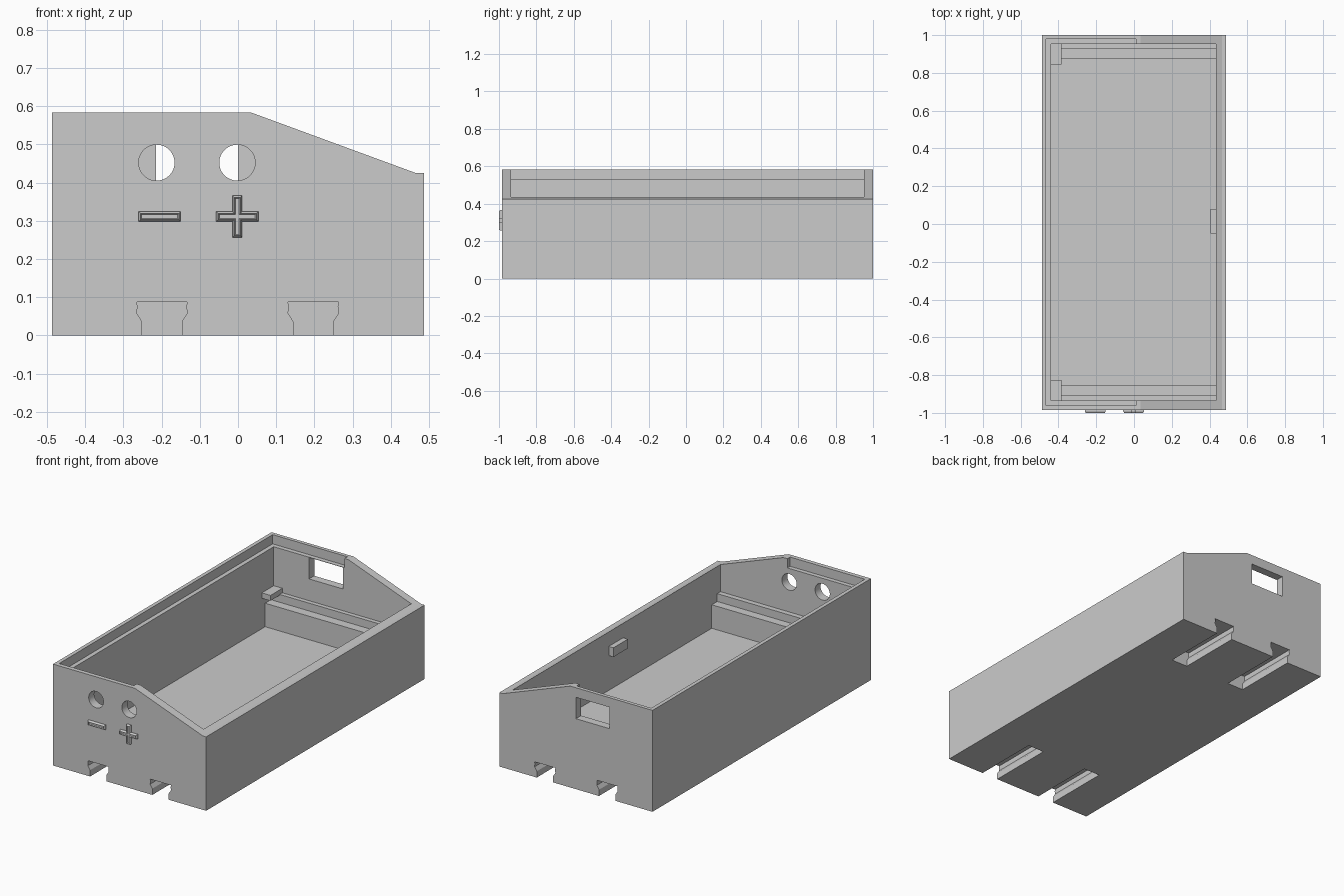
import bpy, bmesh, math
from mathutils import Matrix, Vector

cube = bpy.data.objects.get("Cube")
if cube:
    bpy.data.objects.remove(cube, do_unlink=True)

grey = bpy.data.materials.new("plain_grey")
grey.use_nodes = True
grey.diffuse_color = (0.6, 0.6, 0.6, 1)
grey.node_tree.nodes["Principled BSDF"].inputs["Base Color"].default_value = (0.6, 0.6, 0.6, 1)


def finish(name, bm):
    bmesh.ops.recalc_face_normals(bm, faces=bm.faces)
    mesh = bpy.data.meshes.new(name)
    bm.to_mesh(mesh)
    bm.free()
    mesh.materials.append(grey)
    ob = bpy.data.objects.new(name, mesh)
    bpy.context.collection.objects.link(ob)
    return ob


def box(name, x, y, z):
    bm = bmesh.new()
    bmesh.ops.create_cube(bm, size=1)
    for v in bm.verts:
        v.co = [a + (b - a) * (c + 0.5) for (a, b), c in zip((x, y, z), v.co)]
    return finish(name, bm)


def prism(name, outline, y0, y1):
    """Extrude an x-z outline along y."""
    bm = bmesh.new()
    face = bm.faces.new([bm.verts.new((x, y0, z)) for x, z in outline])
    ext = bmesh.ops.extrude_face_region(bm, geom=[face])
    for v in ext["geom"]:
        if isinstance(v, bmesh.types.BMVert):
            v.co.y = y1
    return finish(name, bm)


def cut(target, cutter):
    mod = target.modifiers.new("cut", "BOOLEAN")
    mod.operation, mod.solver, mod.object = "DIFFERENCE", "EXACT", cutter
    bpy.context.view_layer.update()
    deps = bpy.context.evaluated_depsgraph_get()
    mesh = bpy.data.meshes.new_from_object(target.evaluated_get(deps))
    target.modifiers.clear()
    target.data = mesh
    bpy.data.objects.remove(cutter, do_unlink=True)


def relief(name, outline, centre):
    """Raised symbol on the front with sloping sides and a sunken face."""
    bm = bmesh.new()
    cx, cz = centre
    face = bm.faces.new([bm.verts.new((cx + x, -0.984, cz + z)) for x, z in outline])
    face.normal_update()
    if face.normal.y > 0:
        face.normal_flip()
    for inset, rise in ((0.0, 0.008), (0.005, 0.008), (0.003, -0.006)):
        if inset:
            bmesh.ops.inset_region(bm, faces=[face], thickness=inset, use_even_offset=True)
        else:
            ext = bmesh.ops.extrude_face_region(bm, geom=[face])
            old = face
            face = next(f for f in ext["geom"] if isinstance(f, bmesh.types.BMFace))
            if old.is_valid:
                bmesh.ops.delete(bm, geom=[old], context="FACES_ONLY")
        for v in face.verts:
            v.co.y -= rise
    return finish(name, bm)


# Outer shell with sloped end walls
W, F, B = 0.487, -0.985, 1.0
shell = prism("case_shell", [(-W, 0), (W, 0), (W, 0.425), (0.465, 0.425),
                             (0.035, 0.583), (-W, 0.583)], F, B)

# Main cavity and the recessed lid ledge
cut(shell, box("cavity", (-0.44, 0.435), (-0.935, 0.953), (0.1, 0.8)))
cut(shell, box("lid_ledge", (-0.465, 0.01), (-0.96, 0.979), (0.53, 0.8)))

# Window in the back wall
cut(shell, box("window", (-0.215, 0), (0.9, 1.1), (0.405, 0.528)))

# Round holes in the front wall
for x in (-0.213, -0.002):
    bm = bmesh.new()
    bmesh.ops.create_cone(bm, cap_ends=True, segments=48, radius1=0.047, radius2=0.047,
                          depth=0.2, matrix=Matrix.Translation((x, F, 0.452))
                          @ Matrix.Rotation(math.pi / 2, 4, "X"))
    cut(shell, finish("round_hole", bm))

# Undercut slots in the base, open at each end
half = [(0.052, -0.1), (0.052, 0.036), (0.066, 0.058), (0.064, 0.075), (0.066, 0.087)]
slot = half + [(-x, z) for x, z in reversed(half)]
for cx in (-0.199, 0.197):
    for y0, y1 in ((F - 0.1, -0.595), (0.62, B + 0.1)):
        cut(shell, prism("base_slot", [(cx + x, z) for x, z in slot], y0, y1))

# Stepped rails inside both ends
for end, wall, mid, inner in (("front", -0.945, -0.905, -0.855), ("back", 0.963, 0.928, 0.875)):
    prof = [(wall, 0.095), (inner, 0.095), (inner, 0.235), (mid, 0.235), (mid, 0.28), (wall, 0.28)]
    rail = prism(end + "_step_rail", prof, -0.445, 0.44)
    for v in rail.data.vertices:
        v.co = Vector((v.co.y, v.co.x, v.co.z))
    rail.data.flip_normals()

# Lid and board retaining tabs
box("front_corner_tab", (-0.445, -0.385), (-0.94, -0.825), (0.275, 0.306))
box("back_corner_tab", (-0.445, -0.385), (0.845, 0.96), (0.275, 0.306))
box("side_tab", (0.405, 0.44), (-0.05, 0.08), (0.3, 0.353))

# Raised polarity marks on the front
a, w = 0.055, 0.013
relief("minus_mark", [(-a, -w), (a, -w), (a, w), (-a, w)], (-0.205, 0.311))
relief("plus_mark", [(-w, -a), (w, -a), (w, -w), (a, -w), (a, w), (w, w),
                     (w, a), (-w, a), (-w, w), (-a, w), (-a, -w), (-w, -w)], (-0.002, 0.311))
